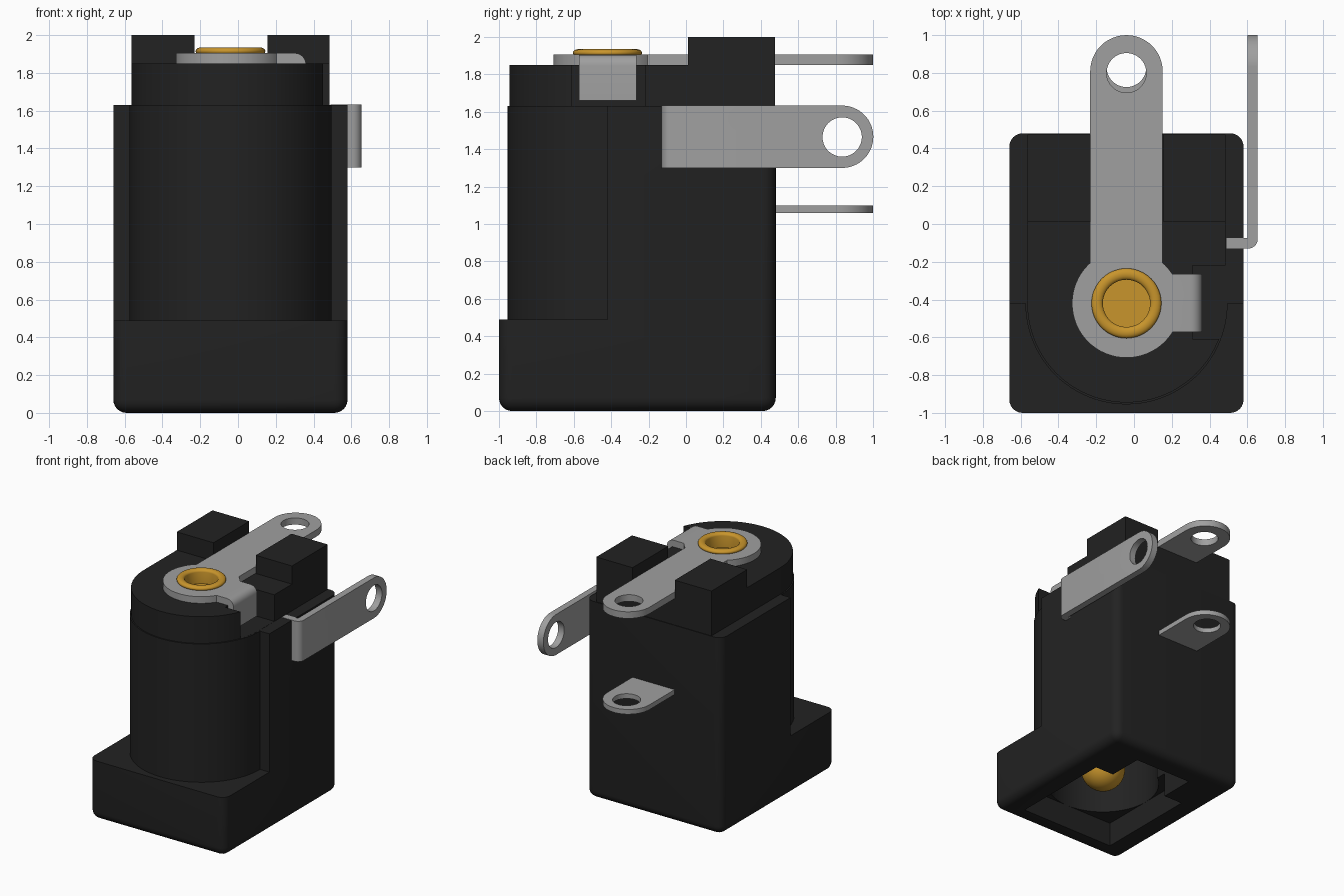
import bpy, bmesh
from math import pi, sin, cos
from mathutils import Vector

if "Cube" in bpy.data.objects:
    bpy.data.objects.remove(bpy.data.objects["Cube"], do_unlink=True)

CX, CY = -0.04, -0.42  # socket axis


def material(name, rgb, rough):
    m = bpy.data.materials.new(name)
    m.use_nodes = True
    m.diffuse_color = (*rgb, 1)
    bsdf = next(n for n in m.node_tree.nodes if n.type == 'BSDF_PRINCIPLED')
    bsdf.inputs["Base Color"].default_value = (*rgb, 1)
    bsdf.inputs["Roughness"].default_value = rough
    return m


black = material("black plastic", (0.016, 0.016, 0.016), 0.6)
grey = material("grey metal", (0.35, 0.35, 0.35), 0.5)
gold = material("gold metal", (0.58, 0.30, 0.025), 0.5)


def make(name, bm, mat):
    bmesh.ops.recalc_face_normals(bm, faces=bm.faces)
    me = bpy.data.meshes.new(name)
    bm.to_mesh(me)
    bm.free()
    me.materials.append(mat)
    ob = bpy.data.objects.new(name, me)
    bpy.context.collection.objects.link(ob)
    return ob


def arc(x, y, r, a0, a1, n=16):
    return [(x + r * cos(a0 + (a1 - a0) * i / n), y + r * sin(a0 + (a1 - a0) * i / n))
            for i in range(n + 1)]


def prism(name, pts, lo, hi, mat, axis='z'):
    """Extrude a 2D outline along an axis (z: xy outline, y: xz, x: yz)."""
    place = {'z': lambda a, b: (a, b, lo), 'y': lambda a, b: (a, lo, b),
             'x': lambda a, b: (lo, a, b)}[axis]
    bm = bmesh.new()
    face = bm.faces.new([bm.verts.new(place(a, b)) for a, b in pts])
    top = bmesh.ops.extrude_face_region(bm, geom=[face])["geom"]
    shift = Vector(place(0, 0)) * 0
    shift["xyz".index(axis)] = hi - lo
    bmesh.ops.translate(bm, vec=shift, verts=[v for v in top if isinstance(v, bmesh.types.BMVert)])
    return make(name, bm, mat)


def box(name, x0, x1, y0, y1, z0, z1, mat=black):
    return prism(name, [(x0, y0), (x1, y0), (x1, y1), (x0, y1)], z0, z1, mat)


def disc(name, a, b, r, lo, hi, mat=black, axis='z', n=64):
    return prism(name, arc(a, b, r, 0, 2 * pi * (n - 1) / n, n - 1), lo, hi, mat, axis)


def apply(ob, mod):
    bpy.context.view_layer.objects.active = ob
    bpy.ops.object.modifier_apply(modifier=mod.name)


def combine(ob, op, *others):
    for other in others:
        mod = ob.modifiers.new(op, 'BOOLEAN')
        mod.operation, mod.solver, mod.object = op, 'EXACT', other
        apply(ob, mod)
        bpy.data.objects.remove(other, do_unlink=True)


def smooth(ob):
    bpy.ops.object.select_all(action='DESELECT')
    ob.select_set(True)
    bpy.context.view_layer.objects.active = ob
    bpy.ops.object.shade_smooth_by_angle(angle=0.6)


# Housing: block with rounded corners and bottom edge
bm = bmesh.new()
bmesh.ops.create_cube(bm, size=1)
for v in bm.verts:
    v.co = (CX + v.co.x * 1.24, -0.26 + v.co.y * 1.48, 0.815 + v.co.z * 1.63)
edges = [e for e in bm.edges if min(v.co.z for v in e.verts) < 0.1]
bmesh.ops.bevel(bm, geom=edges, offset=0.07, segments=6, profile=0.5, affect='EDGES')
housing = make("housing", bm, black)
combine(housing, 'DIFFERENCE', box("front_cut", -1, 1, -1.2, CY, 0.49, 2))

# Round barrel, upper cap and the two rear towers
outline = [(0.485, 0.475), (-0.565, 0.475)] + arc(CX, CY, 0.525, pi, 2 * pi, 40)
combine(housing, 'UNION',
        disc("barrel", CX, CY, 0.535, 0.3, 1.63, n=96),
        prism("cap", outline, 1.5, 1.85, black),
        box("tower_right", -0.565, -0.23, 0.01, 0.475, 1.7, 2.0),
        box("tower_left", 0.155, 0.485, 0.01, 0.475, 1.7, 2.0))

# Tab notch, socket opening, spring slot and rivet hole
combine(housing, 'DIFFERENCE',
        box("notch", 0.31, 0.7, -0.61, -0.22, 1.631, 2.1),
        disc("bore", CX, CY, 0.43, -0.1, 1.5),
        box("opening", CX - 0.43, CX + 0.43, CY - 0.43, CY + 0.43, -0.1, 0.2),
        box("spring_slot", CX - 0.26, CX + 0.26, CY, 0.3, -0.1, 1.2),
        disc("rivet_hole", CX, CY, 0.14, 1.76, 2.2))
smooth(housing)

# Top terminal: ring, strap with rounded end, bent tab
top_pin = prism("top_terminal", [(CX - 0.192, CY), (CX + 0.192, CY)]
                + arc(CX, 0.808, 0.192, 0, pi, 24), 1.85, 1.905, grey)
tab = [(0.1, 1.85), (0.1, 1.905)] + arc(0.30, 1.845, 0.06, pi / 2, 0, 6) \
    + [(0.36, 1.66), (0.308, 1.66), (0.308, 1.85)]
combine(top_pin, 'UNION', disc("ring", CX, CY, 0.288, 1.85, 1.905, grey),
        prism("tab", tab, -0.572, -0.265, grey, 'y'))
combine(top_pin, 'DIFFERENCE', disc("eye", CX, 0.8, 0.105, 1.7, 2, grey),
        disc("ring_hole", CX, CY, 0.14, 1.7, 2, grey))
smooth(top_pin)

# Rear terminal
rear_pin = prism("rear_terminal", [(CX - 0.192, 0.25), (CX + 0.192, 0.25)]
                 + arc(CX, 0.808, 0.192, 0, pi, 24), 1.06, 1.1, grey)
combine(rear_pin, 'DIFFERENCE', disc("eye", CX, 0.83, 0.105, 1, 1.2, grey))
smooth(rear_pin)

# Side terminal: bent strip with rounded end
strip = [(0.49, -0.13)] + arc(0.605, -0.08, 0.05, -pi / 2, 0, 6) \
    + [(0.655, 0.835), (0.6, 0.835), (0.6, -0.075), (0.49, -0.075)]
side_pin = prism("side_terminal", strip, 1.3, 1.633, grey)
combine(side_pin, 'UNION', disc("round_end", 0.835, 1.4665, 0.1665, 0.6, 0.655, grey, 'x'))
combine(side_pin, 'DIFFERENCE', disc("eye", 0.835, 1.465, 0.105, 0.5, 0.8, grey, 'x'))
smooth(side_pin)

# Centre contact: round-tipped pin ending in a hollow rivet head
profile = arc(0, 0.33, 0.17, -pi / 2, 0, 10) + [(0.17, 1.6), (0.13, 1.7), (0.13, 1.89)]
profile += [(0.155 + 0.03 * cos(a), 1.915 + 0.02 * sin(a))
            for a in [pi * (-0.5 + i / 8) for i in range(13)]]
profile += [(0.125, 1.82), (0, 1.82)]
bm = bmesh.new()
vs = [bm.verts.new((r, 0, z)) for r, z in profile]
es = [bm.edges.new(pair) for pair in zip(vs, vs[1:])]
bmesh.ops.spin(bm, geom=vs + es, cent=(0, 0, 0), axis=(0, 0, 1), angle=2 * pi,
               steps=48, use_duplicate=False)
bmesh.ops.remove_doubles(bm, verts=bm.verts, dist=0.0005)
bmesh.ops.translate(bm, vec=(CX, CY, 0), verts=bm.verts)
smooth(make("centre_contact", bm, gold))
